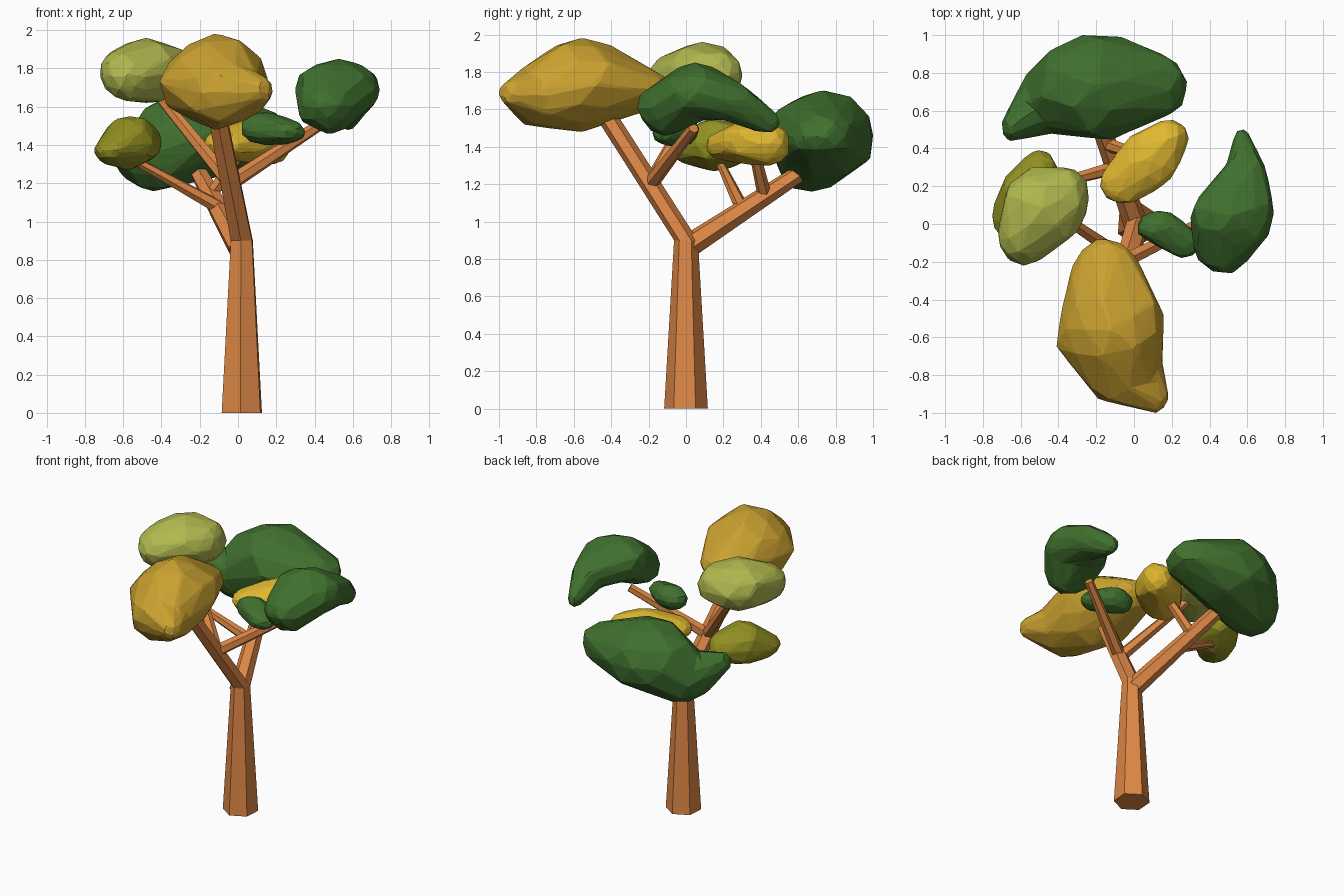
import bpy
import bmesh
import random
from math import cos, sin, radians
from mathutils import Vector, Matrix

random.seed(4)
cube = bpy.data.objects.get("Cube")
if cube:
    bpy.data.objects.remove(cube)


def material(name, srgb):
    mat = bpy.data.materials.new(name)
    mat.use_nodes = True
    colour = [((c / 255 + 0.055) / 1.055) ** 2.4 for c in srgb] + [1]
    mat.diffuse_color = colour
    mat.node_tree.nodes["Principled BSDF"].inputs["Base Color"].default_value = colour
    return mat


bark = material("bark", (222, 136, 70))
green = material("leaf green", (64, 112, 46))
gold = material("leaf gold", (202, 161, 48))
yellow = material("leaf yellow", (224, 184, 48))
lime = material("leaf pale olive", (176, 183, 78))
olive = material("leaf dark olive", (146, 144, 34))


def add_object(name, bm, mat):
    mesh = bpy.data.meshes.new(name)
    bm.to_mesh(mesh)
    bm.free()
    mesh.materials.append(mat)
    obj = bpy.data.objects.new(name, mesh)
    bpy.context.collection.objects.link(obj)
    return obj


def limb(name, path, radii, sides=6, turn=86):
    """Tapered faceted tube; each ring faces along its incoming segment."""
    bm = bmesh.new()
    points = [Vector(p) for p in path]
    rings = []
    for i, (p, r) in enumerate(zip(points, radii)):
        along = points[max(i, 1)] - points[max(i, 1) - 1]
        spin = Vector((0, 0, 1)).rotation_difference(along)
        angles = [radians(turn + 360 * k / sides) for k in range(sides)]
        rings.append([bm.verts.new(p + spin @ Vector((r * cos(a), r * sin(a), 0)))
                      for a in angles])
    for low, high in zip(rings, rings[1:]):
        for k in range(sides):
            n = (k + 1) % sides
            bm.faces.new((low[k], low[n], high[n], high[k]))
    bm.faces.new(rings[0][::-1])
    bm.faces.new(rings[-1])
    return add_object(name, bm, bark)


def lobe_points(centre, size):
    """Uneven points over one ellipsoid lobe."""
    bm = bmesh.new()
    bmesh.ops.create_icosphere(bm, subdivisions=2, radius=1)
    spin = Matrix.Rotation(random.uniform(0, 3), 3, "Z")
    points = [Vector(centre) + Vector(size) * (spin @ v.co) * random.uniform(0.93, 1.07)
              for v in bm.verts]
    bm.free()
    return points


def foliage(name, mat, low, high, lobes, detail=0.1):
    """Chain of lobes, hulled pair by pair and fused into one faceted clump."""
    bm = bmesh.new()
    clouds = [lobe_points(*lobe) for lobe in lobes]
    for first, second in zip(clouds, clouds[1:]):
        verts = [bm.verts.new(p) for p in first + second]
        bmesh.ops.convex_hull(bm, input=verts)
    bmesh.ops.delete(bm, geom=[v for v in bm.verts if not v.link_faces], context="VERTS")
    bmesh.ops.recalc_face_normals(bm, faces=bm.faces)
    obj = add_object(name, bm, mat)
    remesh = obj.modifiers.new("fuse", "REMESH")
    remesh.mode = "VOXEL"
    remesh.voxel_size = 0.018
    soften = obj.modifiers.new("soften", "SMOOTH")
    soften.iterations = 2
    facet = obj.modifiers.new("facet", "DECIMATE")
    facet.ratio = detail
    # Bake the modifiers, then fit the clump to its box
    graph = bpy.context.evaluated_depsgraph_get()
    mesh = bpy.data.meshes.new_from_object(obj.evaluated_get(graph))
    obj.modifiers.clear()
    obj.data = mesh
    mesh.materials.clear()
    mesh.materials.append(mat)
    for axis in range(3):
        values = [v.co[axis] for v in mesh.vertices]
        a, b = min(values), max(values)
        scale = (high[axis] - low[axis]) / (b - a)
        for v in mesh.vertices:
            v.co[axis] = low[axis] + (v.co[axis] - a) * scale
    for poly in mesh.polygons:
        poly.use_smooth = False
        poly.material_index = 0


# Trunk bending into the front limb, then the rear limb
limb("trunk", [(0.02, 0, 0), (0.02, 0, 0.9), (-0.12, -0.46, 1.62)],
     [0.117, 0.064, 0.052])
limb("rear_limb", [(0.01, 0, 0.86), (-0.22, 0.64, 1.28)], [0.065, 0.045])

# Thin branches
fork = (-0.04, -0.19, 1.2)
limb("left_branch", [fork, (0.42, 0.04, 1.5)], [0.042, 0.03])
limb("right_branch", [fork, (-0.44, 0.08, 1.69)], [0.042, 0.028])
limb("rear_right_branch", [(-0.09, 0.3, 1.07), (-0.54, 0.18, 1.32)], [0.038, 0.022])
limb("rear_left_branch", [(-0.14, 0.42, 1.14), (0.04, 0.36, 1.4)], [0.038, 0.028])

# Leaf clumps: box corners, then the chain of lobes as (centre, radii)
foliage("front_foliage", gold, (-0.41, -1, 1.48), (0.18, -0.08, 1.98), [
    ((0.11, -0.91, 1.68), (0.07, 0.09, 0.08)),
    ((-0.07, -0.76, 1.67), (0.22, 0.2, 0.18)),
    ((-0.12, -0.56, 1.73), (0.29, 0.28, 0.25)),
    ((-0.16, -0.25, 1.7), (0.18, 0.17, 0.12))], 0.03)
foliage("right_foliage", lime, (-0.72, -0.22, 1.62), (-0.24, 0.3, 1.96), [
    ((-0.58, -0.08, 1.77), (0.14, 0.14, 0.13)),
    ((-0.48, 0.08, 1.79), (0.22, 0.21, 0.17)),
    ((-0.35, 0.13, 1.79), (0.11, 0.16, 0.13))], 0.05)
foliage("rear_right_foliage", olive, (-0.75, -0.08, 1.27), (-0.4, 0.39, 1.55), [
    ((-0.66, 0.05, 1.37), (0.09, 0.13, 0.08)),
    ((-0.57, 0.16, 1.41), (0.15, 0.16, 0.14)),
    ((-0.5, 0.27, 1.41), (0.1, 0.12, 0.1))], 0.07)
foliage("rear_foliage", green, (-0.7, 0.44, 1.16), (0.28, 1, 1.7), [
    ((-0.64, 0.52, 1.42), (0.06, 0.07, 0.07)),
    ((-0.44, 0.67, 1.33), (0.18, 0.19, 0.17)),
    ((-0.2, 0.73, 1.46), (0.33, 0.27, 0.23)),
    ((0.1, 0.73, 1.45), (0.18, 0.18, 0.13))], 0.03)
foliage("rear_left_foliage", yellow, (-0.18, 0.11, 1.3), (0.29, 0.55, 1.54), [
    ((-0.05, 0.23, 1.41), (0.13, 0.11, 0.08)),
    ((0.08, 0.35, 1.43), (0.16, 0.16, 0.11)),
    ((0.18, 0.45, 1.42), (0.11, 0.1, 0.11))], 0.07)
foliage("left_foliage", green, (0.3, -0.26, 1.46), (0.74, 0.5, 1.85), [
    ((0.47, -0.1, 1.61), (0.16, 0.15, 0.14)),
    ((0.52, 0.05, 1.7), (0.22, 0.18, 0.15)),
    ((0.58, 0.24, 1.65), (0.12, 0.13, 0.11)),
    ((0.57, 0.42, 1.54), (0.05, 0.08, 0.06))], 0.05)
foliage("inner_foliage", green, (0.02, -0.18, 1.4), (0.35, 0.07, 1.57), [
    ((0.14, -0.02, 1.49), (0.12, 0.09, 0.085)),
    ((0.26, -0.1, 1.47), (0.09, 0.08, 0.065))], 0.1)
